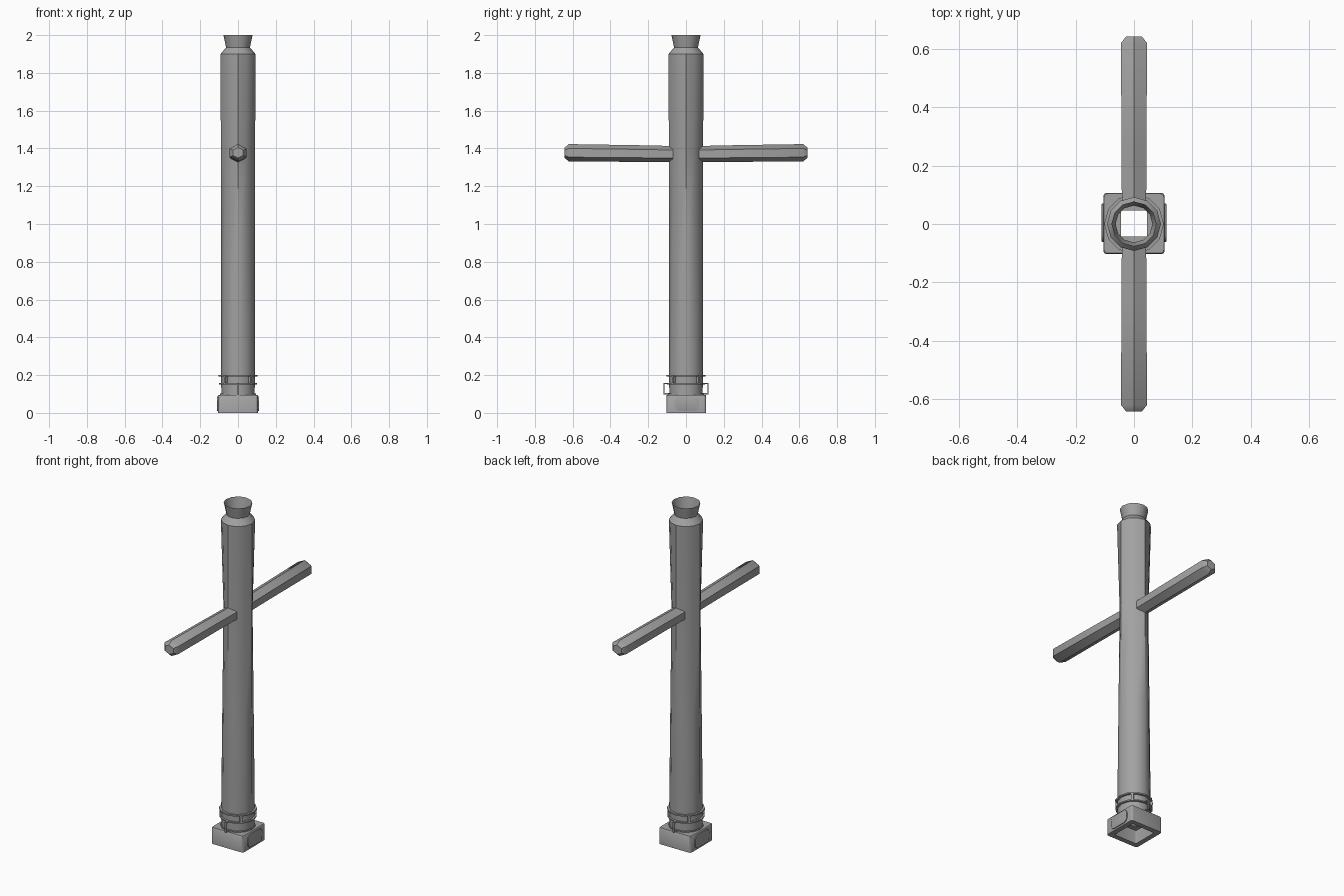
import bpy, bmesh, math
from mathutils import Vector

if "Cube" in bpy.data.objects:
    bpy.data.objects.remove(bpy.data.objects["Cube"])

metal = bpy.data.materials.new("grey metal")
metal.diffuse_color = (0.36, 0.36, 0.36, 1)
metal.use_nodes = True
metal.node_tree.nodes["Principled BSDF"].inputs["Base Color"].default_value = metal.diffuse_color


def loft(name, rings, cap_start=False, cap_end=False, loop=False, smooth=True):
    """Skin a series of equally long point rings."""
    bm = bmesh.new()
    vs = [[bm.verts.new(p) for p in r] for r in rings]
    n = len(vs[0])
    pairs = list(zip(vs, vs[1:])) + ([(vs[-1], vs[0])] if loop else [])
    for a, b in pairs:
        for i in range(n):
            j = (i + 1) % n
            bm.faces.new((a[i], a[j], b[j], b[i]))
    if cap_start:
        bm.faces.new(vs[0][::-1])
    if cap_end:
        bm.faces.new(vs[-1])
    bmesh.ops.recalc_face_normals(bm, faces=bm.faces)
    me = bpy.data.meshes.new(name)
    bm.to_mesh(me)
    bm.free()
    ob = bpy.data.objects.new(name, me)
    bpy.context.collection.objects.link(ob)
    me.materials.append(metal)
    if smooth:
        bpy.context.view_layer.objects.active = ob
        ob.select_set(True)
        bpy.ops.object.shade_smooth_by_angle(angle=math.radians(40))
        ob.select_set(False)
    return ob


def circle(r, z, n=12, diag=None):
    """Horizontal ring, optionally pinched to radius diag on the diagonals."""
    diag = r if diag is None else diag
    pts = []
    for i in range(n):
        a = math.tau * i / n
        rr = r + (diag - r) * abs(math.sin(2 * a))
        pts.append(Vector((rr * math.cos(a), rr * math.sin(a), z)))
    return pts


def rounded(w, h, r, steps=3):
    """Rounded rectangle outline as 2D points (half sizes w, h)."""
    pts = []
    for k, (sx, sy) in enumerate(((1, 1), (-1, 1), (-1, -1), (1, -1))):
        for s in range(steps + 1):
            a = math.pi / 2 * (k + s / steps)
            pts.append((sx * (w - r) + r * math.cos(a), sy * (h - r) + r * math.sin(a)))
    return pts


def square(w, z, r):
    return [Vector((x, y + 0.002, z)) for x, y in rounded(w, w, r)]


# Hollow pole, squarer where the arms meet it, with flared open mouth
loft("pole", [circle(0.088, 0.09), circle(0.09, 0.22), circle(0.091, 0.8, diag=0.083),
              circle(0.091, 1.38, diag=0.076), circle(0.092, 1.90),
              circle(0.063, 1.935), circle(0.077, 2.0)])

# Hexagonal cross arms with chamfered ends
for side, name in ((-1, "front_arm"), (1, "back_arm")):
    rings = []
    for y, r, z in ((0.07, 0.043, 1.37), (0.25, 0.044, 1.373),
                    (0.62, 0.046, 1.377), (0.642, 0.028, 1.377)):
        rings.append([Vector((r * math.sin(math.tau * i / 6) * 1.12, side * y,
                              z + r * math.cos(math.tau * i / 6))) for i in range(6)])
    loft(name, rings, cap_end=True)

# Hollow square foot with an opening through its top plate
loft("foot", [square(0.105, 0, 0.012), square(0.105, 0.092, 0.012),
              square(0.102, 0.096, 0.012), square(0.045, 0.096, 0.003),
              square(0.045, 0.08, 0.003), square(0.075, 0.08, 0.005),
              square(0.075, 0, 0.005)], loop=True)

# Rounded side plates on the foot
for side, name in ((-1, "left_plate"), (1, "right_plate")):
    rings = [[Vector((side * x, y + 0.004, z + 0.048))
              for y, z in rounded(w, w * 0.58, 0.026)]
             for x, w in ((0.104, 0.066), (0.110, 0.066), (0.111, 0.062))]
    loft(name, rings, cap_end=True)

# Collar bands round the pole's lower end
for name, r, z, h in (("upper_band", 0.102, 0.197, 0.008),
                      ("middle_band", 0.100, 0.154, 0.007),
                      ("lower_band", 0.094, 0.098, 0.010)):
    loft(name, [circle(0.085, z - h / 2), circle(r, z - h / 2),
                circle(r, z + h / 2), circle(0.085, z + h / 2)], loop=True)


def box(name, c, s, turn=0):
    ca, sa = math.cos(turn), math.sin(turn)
    rings = []
    for dz in (-s[2], s[2]):
        rings.append([Vector((c[0] + x * ca - y * sa, c[1] + x * sa + y * ca, c[2] + dz))
                      for x, y in ((-s[0], -s[1]), (s[0], -s[1]), (s[0], s[1]), (-s[0], s[1]))])
    return loft(name, rings, True, True, smooth=False)


# Short tabs joining the two upper bands
for i in range(4):
    a = math.pi / 4 + i * math.pi / 2
    box("collar_tab", (0.093 * math.cos(a), 0.093 * math.sin(a), 0.175),
        (0.006, 0.007, 0.022), a)

# Thin bracket loops on front and back
for side, name in ((-1, "front_bracket"), (1, "back_bracket")):
    box(name + "_upright", (0, side * 0.117, 0.128), (0.005, 0.003, 0.030))
    for z in (0.101, 0.155):
        box(name + "_bar", (0, side * 0.101, z), (0.005, 0.017, 0.003))
